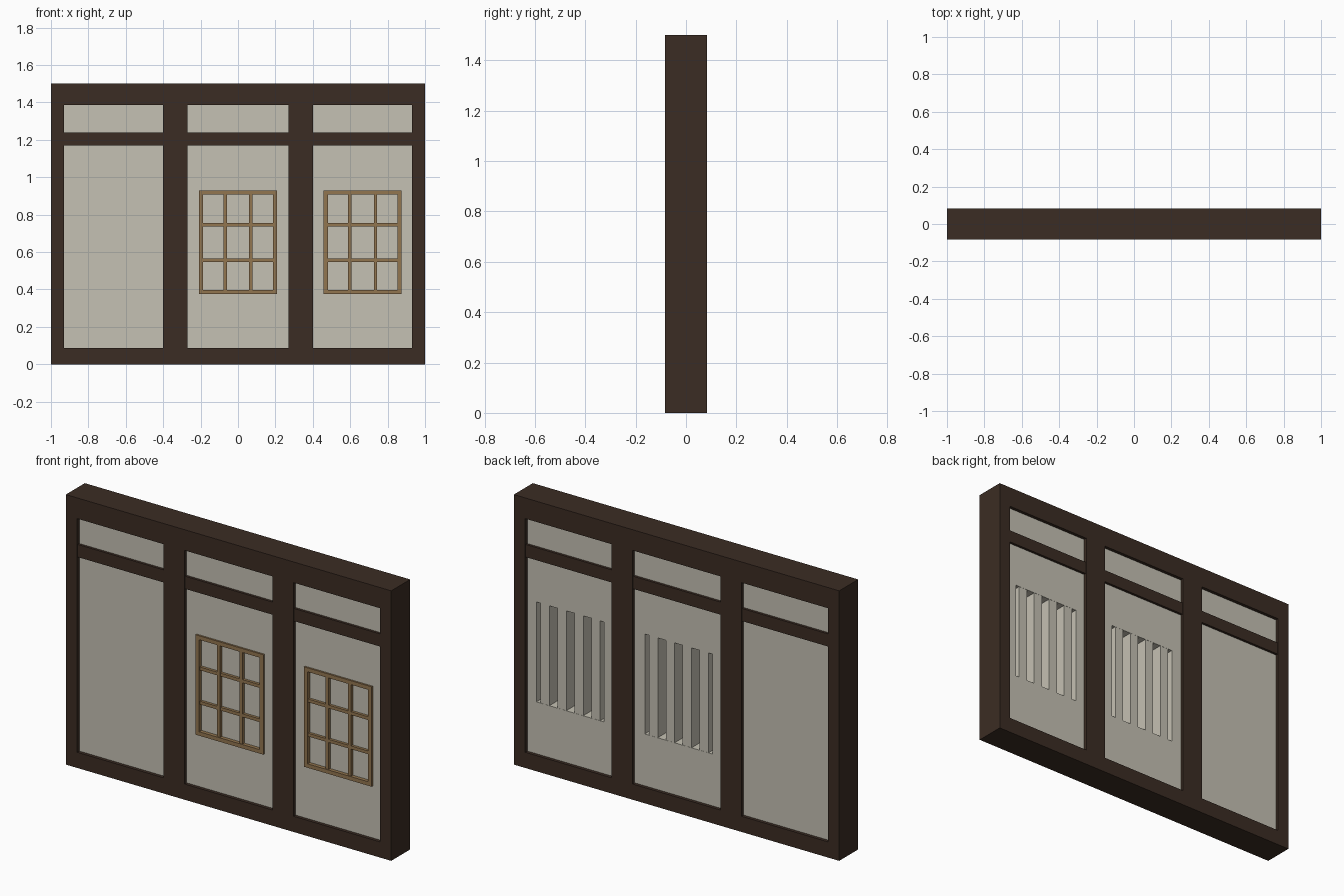
import bpy, bmesh

if "Cube" in bpy.data.objects:
    bpy.data.objects.remove(bpy.data.objects["Cube"])


def material(name, rgb):
    m = bpy.data.materials.new(name)
    m.diffuse_color = (*rgb, 1)
    m.use_nodes = True
    m.node_tree.nodes["Principled BSDF"].inputs["Base Color"].default_value = m.diffuse_color
    return m


DARK = material("dark timber", (0.0437, 0.0252, 0.0168))
PLASTER = material("pale plaster", (0.558, 0.533, 0.452))
LATTICE = material("light wood", (0.290, 0.180, 0.080))


def boxes(name, mat, ranges):
    """One object made of boxes given as (x0, x1, y0, y1, z0, z1)."""
    bm = bmesh.new()
    for x0, x1, y0, y1, z0, z1 in ranges:
        vs = bmesh.ops.create_cube(bm, size=1)["verts"]
        for v in vs:
            v.co.x = x1 if v.co.x > 0 else x0
            v.co.y = y1 if v.co.y > 0 else y0
            v.co.z = z1 if v.co.z > 0 else z0
    me = bpy.data.meshes.new(name)
    bm.to_mesh(me)
    bm.free()
    me.materials.append(mat)
    ob = bpy.data.objects.new(name, me)
    bpy.context.collection.objects.link(ob)
    return ob


D = 0.083          # half depth of the timber frame
P = 0.065          # half depth of the plaster
RAIL = 0.079       # half depth of the middle rail
BOTTOM, TOP = 0.087, 1.385
BAYS = [(-0.93, -0.40), (-0.27, 0.27), (0.40, 0.93)]

# timber frame
boxes("bottom_beam", DARK, [(-1, 1, -D, D, 0, BOTTOM)])
boxes("top_beam", DARK, [(-1, 1, -D, D, TOP, 1.5)])
boxes("posts", DARK, [(a, b, -D, D, BOTTOM, TOP) for a, b in
                      [(-1, -0.93), (-0.40, -0.27), (0.27, 0.40), (0.93, 1)]])
boxes("middle_rail", DARK, [(a, b, -RAIL, RAIL, 1.17, 1.24) for a, b in BAYS])

# plaster infill of the upper strips and the plain bay
boxes("upper_panels", PLASTER, [(a, b, -P, P, 1.24, TOP) for a, b in BAYS])
boxes("plain_panel", PLASTER, [(*BAYS[0], -P, P, BOTTOM, 1.17)])

# window bays
HW, Z0, Z1 = 0.208, 0.375, 0.93
for (a, b), cx, side in zip(BAYS[1:], (0.0, 0.666), ("middle", "right")):
    l, r = cx - HW, cx + HW
    # plaster around the opening
    boxes(side + "_window_wall", PLASTER, [
        (a, l, -P, P, BOTTOM, 1.17), (r, b, -P, P, BOTTOM, 1.17),
        (l, r, -P, P, BOTTOM, Z0), (l, r, -P, P, Z1, 1.17)])
    # closed pane behind the lattice
    boxes(side + "_window_pane", PLASTER, [(l, r, -0.055, -0.01, Z0, Z1)])
    # upright slats on the back
    step = 2 * HW / 4
    boxes(side + "_back_slats", PLASTER, [
        (l + step * (i + 0.5) - 0.0275, l + step * (i + 0.5) + 0.0275,
         -0.01, P - 0.001, Z0, Z1) for i in range(4)])
    # lattice border and bars on the front
    w, f, g = 0.022, -0.075, -0.071
    boxes(side + "_lattice_frame", LATTICE, [
        (l, l + w, f, -0.055, Z0, Z1), (r - w, r, f, -0.055, Z0, Z1),
        (l + w, r - w, f, -0.055, Z0, Z0 + w), (l + w, r - w, f, -0.055, Z1 - w, Z1)])
    boxes(side + "_lattice_bars", LATTICE,
          [(cx + s * 0.069 - 0.009, cx + s * 0.069 + 0.009, g, -0.055, Z0 + w, Z1 - w)
           for s in (-1, 1)] +
          [(l + w, r - w, g + 0.001, -0.055, z - 0.009, z + 0.009) for z in (0.556, 0.746)])
